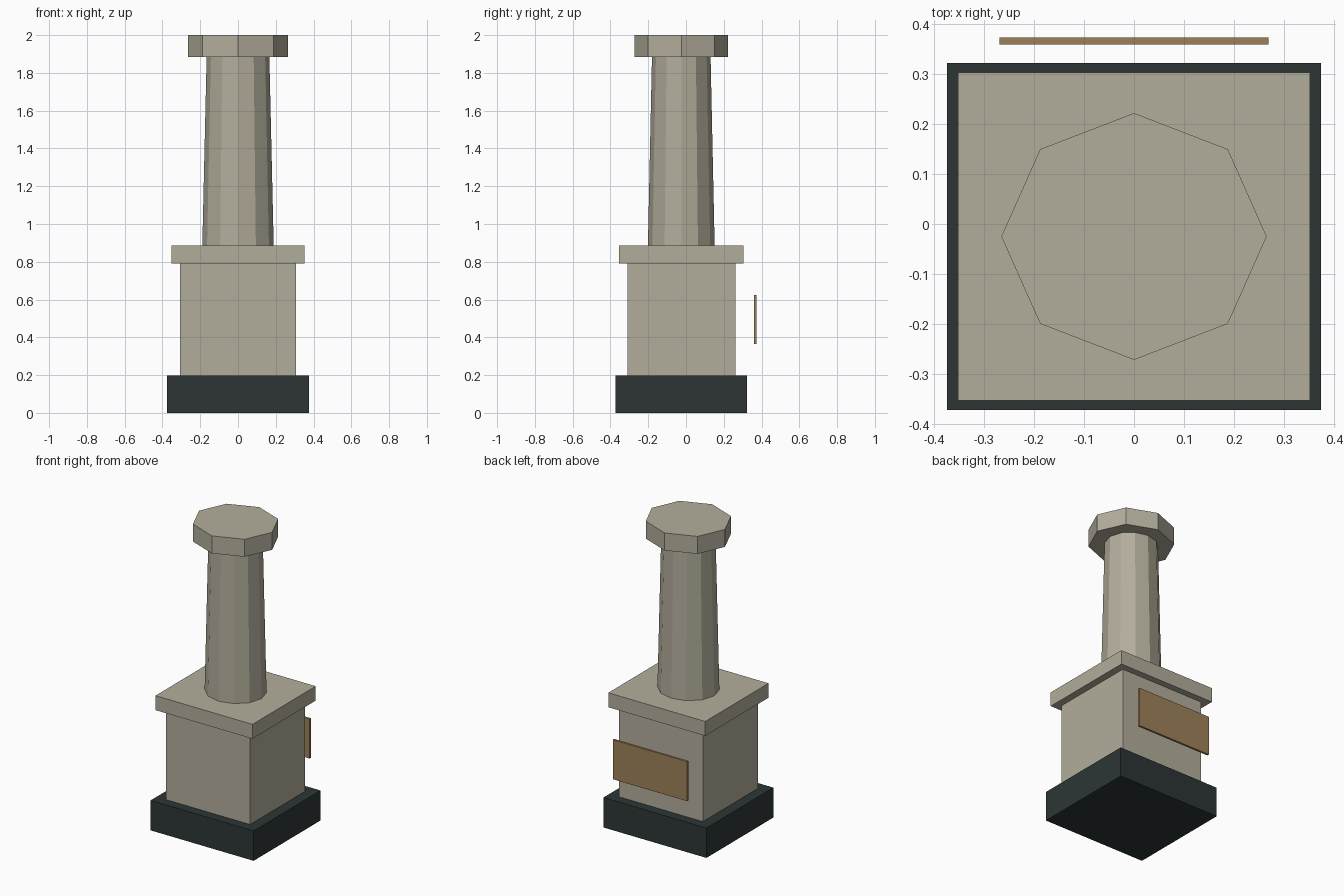
import bpy

if "Cube" in bpy.data.objects:
    bpy.data.objects.remove(bpy.data.objects["Cube"])

CY = -0.025  # centre line of the pillar in y


def material(name, rgb):
    m = bpy.data.materials.new(name)
    m.diffuse_color = (*rgb, 1)
    m.use_nodes = True
    m.node_tree.nodes["Principled BSDF"].inputs["Base Color"].default_value = m.diffuse_color
    return m


stone = material("stone", (0.45, 0.42, 0.33))
dark = material("dark_stone", (0.026, 0.036, 0.036))
bronze = material("bronze", (0.34, 0.22, 0.10))


def finish(name, scale, mat):
    ob = bpy.context.object
    ob.name = name
    ob.scale = scale
    bpy.ops.object.transform_apply(location=False, rotation=False, scale=True)
    ob.data.materials.append(mat)


def box(name, x, y0, y1, z0, z1, mat):
    bpy.ops.mesh.primitive_cube_add(size=1, location=(0, (y0 + y1) / 2, (z0 + z1) / 2))
    finish(name, (2 * x, y1 - y0, z1 - z0), mat)


def prism(name, sides, r0, r1, squash, z0, z1, mat):
    bpy.ops.mesh.primitive_cone_add(vertices=sides, radius1=r0, radius2=r1,
                                    depth=z1 - z0, location=(0, CY, (z0 + z1) / 2))
    finish(name, (1, squash, 1), mat)


# Square pedestal
box("base", 0.375, -0.373, 0.323, 0, 0.197, dark)
box("pedestal", 0.306, -0.311, 0.261, 0.197, 0.79, stone)
box("pedestal_slab", 0.353, -0.354, 0.304, 0.79, 0.885, stone)

# Tapered twelve-sided shaft and octagonal cap
prism("column_shaft", 12, 0.189, 0.166, 0.935, 0.885, 1.885, stone)
prism("column_cap", 8, 0.266, 0.266, 0.93, 1.885, 2.0, stone)

# Blank plaque standing off the back
box("plaque", 0.27, 0.36, 0.374, 0.365, 0.625, bronze)
